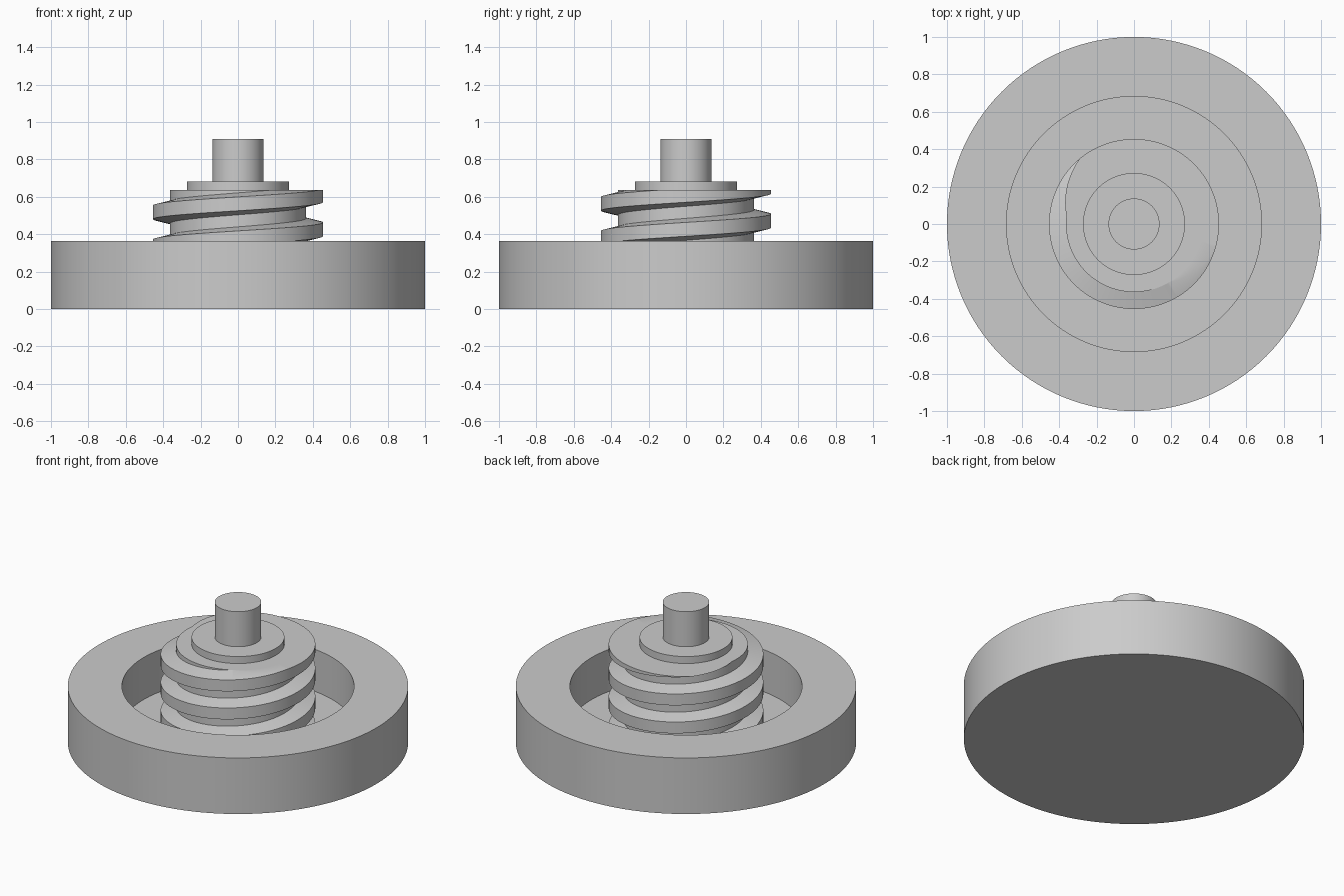
import bpy, bmesh, math
from mathutils import Vector

cube = bpy.data.objects.get("Cube")
if cube:
    bpy.data.objects.remove(cube, do_unlink=True)

U = 1 / 22            # design unit: the base is 22 units in radius
SEG = 128

grey = bpy.data.materials.new("plain_grey")
grey.use_nodes = True
colour = (0.6, 0.6, 0.6, 1)
grey.diffuse_color = colour
grey.node_tree.nodes["Principled BSDF"].inputs["Base Color"].default_value = colour


def finish(name, bm):
    bmesh.ops.recalc_face_normals(bm, faces=bm.faces)
    mesh = bpy.data.meshes.new(name)
    bm.to_mesh(mesh)
    bm.free()
    mesh.materials.append(grey)
    obj = bpy.data.objects.new(name, mesh)
    bpy.context.collection.objects.link(obj)
    bpy.ops.object.select_all(action="DESELECT")
    obj.select_set(True)
    bpy.context.view_layer.objects.active = obj
    bpy.ops.object.shade_smooth_by_angle(angle=math.radians(25))
    return obj


def lathe(name, profile):
    """Turn a (radius, height) profile round z and close both ends."""
    bm = bmesh.new()
    rings = []
    for r, z in profile:
        rings.append([bm.verts.new((r * U * math.cos(a), r * U * math.sin(a), z * U))
                      for a in (math.tau * i / SEG for i in range(SEG))])
    for lo, hi in zip(rings, rings[1:]):
        for i in range(SEG):
            j = (i + 1) % SEG
            bm.faces.new((lo[i], lo[j], hi[j], hi[i]))
    bm.faces.new(rings[0])
    bm.faces.new(rings[-1])
    return finish(name, bm)


# Round base with a recess
lathe("base", [(22, 0), (22, 8), (15, 8), (15, 2)])

# Stepped core: screw body, collar and shaft
lathe("screw_core", [(8, 1.8), (8, 14), (6, 14), (6, 15), (3, 15), (3, 20)])

# Helical thread: swept trapezoid, trimmed flat at both ends
pitch, mid = 4 * U, 0.426
section = [(7.98 * U, -0.059), (10 * U, -0.037), (10 * U, 0.037), (7.98 * U, 0.059)]
bm = bmesh.new()
previous = None
for i in range(-2 * SEG - SEG // 2, 2 * SEG + 1):
    a = math.tau * i / SEG
    z = mid + pitch * i / SEG
    ring = [bm.verts.new((r * math.cos(a), r * math.sin(a), z + dz)) for r, dz in section]
    if previous:
        for k in range(4):
            n = (k + 1) % 4
            bm.faces.new((previous[k], previous[n], ring[n], ring[k]))
    previous = ring
for height, normal in ((14 * U, 1), (1.8 * U, -1)):
    cut = bmesh.ops.bisect_plane(
        bm, geom=bm.verts[:] + bm.edges[:] + bm.faces[:], dist=1e-6,
        plane_co=Vector((0, 0, height)), plane_no=Vector((0, 0, normal)), clear_outer=True)
    edges = [e for e in cut["geom_cut"] if isinstance(e, bmesh.types.BMEdge)]
    caps = bmesh.ops.holes_fill(bm, edges=edges, sides=0)["faces"]
    bmesh.ops.triangulate(bm, faces=caps)
finish("screw_thread", bm)
